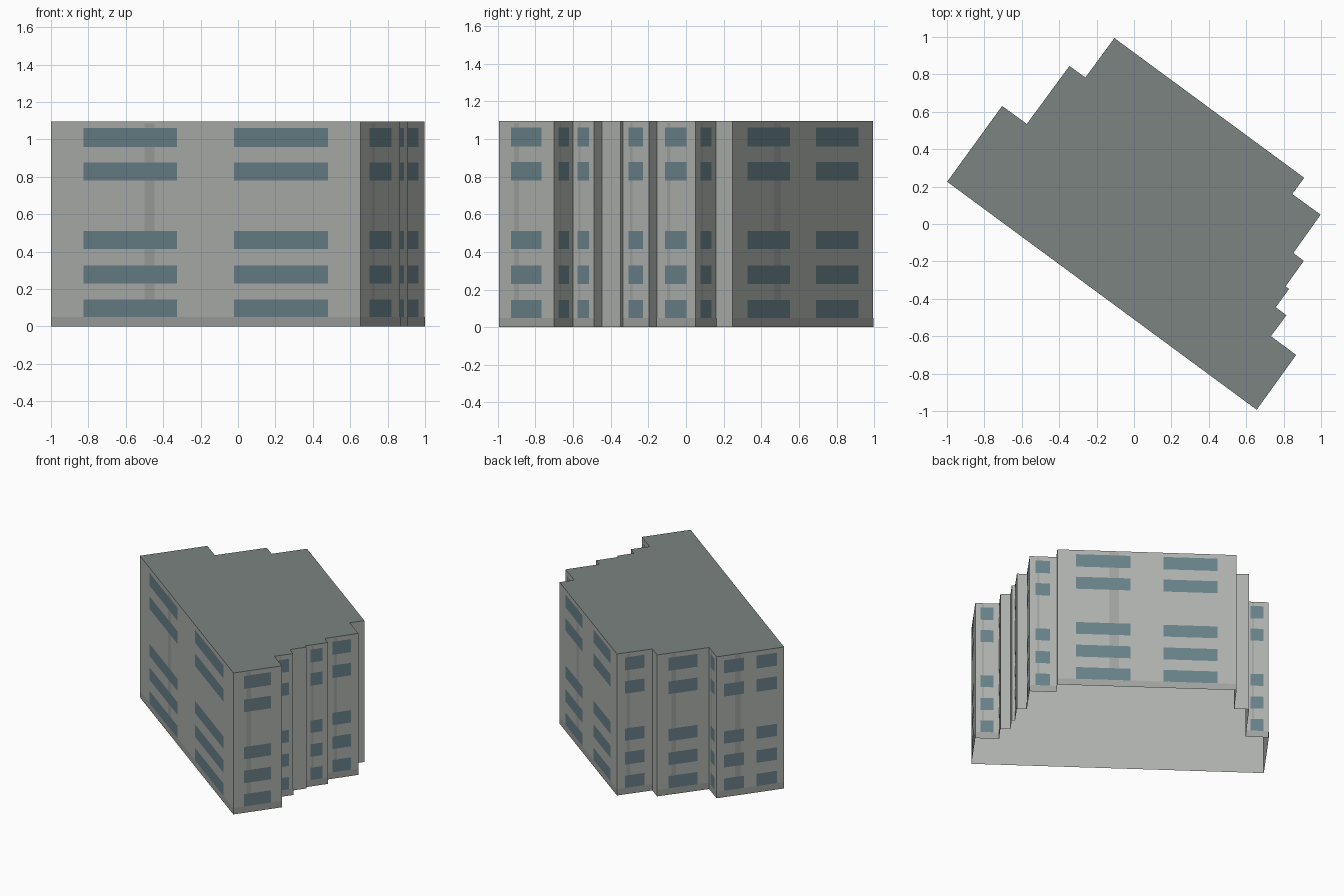
import bpy, bmesh
from mathutils import Vector

if "Cube" in bpy.data.objects:
    bpy.data.objects.remove(bpy.data.objects["Cube"])

HEIGHT, PLINTH = 1.095, 0.05

# Footprint, counter-clockwise from the left corner
PLAN = [Vector(p) for p in [
    (-.999, .226), (.656, -.993), (.867, -.70), (.732, -.60), (.815, -.488),
    (.758, -.445), (.829, -.347), (.81, -.334), (.908, -.197), (.852, -.155),
    (.998, .05), (.846, .16), (.91, .247), (-.105, .994), (-.26, .783),
    (-.345, .845), (-.573, .535), (-.705, .631)]]

# Window rows as (bottom, top)
FLOORS = [(.05, .145), (.23, .327), (.415, .51), (.78, .877), (.96, 1.06)]


def material(name, rgb):
    m = bpy.data.materials.new(name)
    m.diffuse_color = (*rgb, 1)
    m.use_nodes = True
    m.node_tree.nodes["Principled BSDF"].inputs["Base Color"].default_value = m.diffuse_color
    return m


WALL = material("wall_grey", (.42, .44, .42))
ROOF = material("roof_grey", (.20, .23, .22))
BASE = material("plinth_grey", (.345, .36, .345))
GLASS = material("window_blue", (.14, .22, .25))


def finish(name, bm, mats):
    mesh = bpy.data.meshes.new(name)
    bm.to_mesh(mesh)
    bm.free()
    for m in mats:
        mesh.materials.append(m)
    ob = bpy.data.objects.new(name, mesh)
    bpy.context.collection.objects.link(ob)


def walls():
    """Yield start, end and length of each wall."""
    for a, b in zip(PLAN, PLAN[1:] + PLAN[:1]):
        yield a, b, (b - a).length


def panel(bm, a, b, t0, t1, z0, z1, off):
    """Flat panel on wall a-b between fractions t0 and t1."""
    d = (b - a).normalized()
    n = Vector((d.y, -d.x)) * off
    p, q = a.lerp(b, t0) + n, a.lerp(b, t1) + n
    bm.faces.new([bm.verts.new((*c, z)) for c, z in
                  ((p, z0), (q, z0), (q, z1), (p, z1))])


# Building shell: walls and roof, open underneath
bm = bmesh.new()
low, top = [[bm.verts.new((*p, z)) for p in PLAN] for z in (0, HEIGHT)]
bm.faces.new(top).material_index = 1
for i in range(len(PLAN)):
    j = (i + 1) % len(PLAN)
    bm.faces.new((low[i], low[j], top[j], top[i]))
finish("building_shell", bm, [WALL, ROOF])

# Windows, vertical strips and plinth bands, chosen by wall length
windows, strips, plinth = bmesh.new(), bmesh.new(), bmesh.new()
for a, b, length in walls():
    if length < .13:
        continue
    bays = [(.105, .407), (.592, .895)] if length > .45 else [(.22, .77)]
    for z0, z1 in FLOORS:
        for t0, t1 in bays:
            panel(windows, a, b, t0, t1, z0, z1, .002)
    half = min(.032, .045 * length) / length
    panel(strips, a, b, .318 - half, .318 + half, .145, 1.085, .001)
    panel(plinth, a, b, 0, 1, 0, PLINTH, .001)
finish("windows", windows, [GLASS])
finish("wall_strips", strips, [BASE])
finish("plinth_bands", plinth, [BASE])
